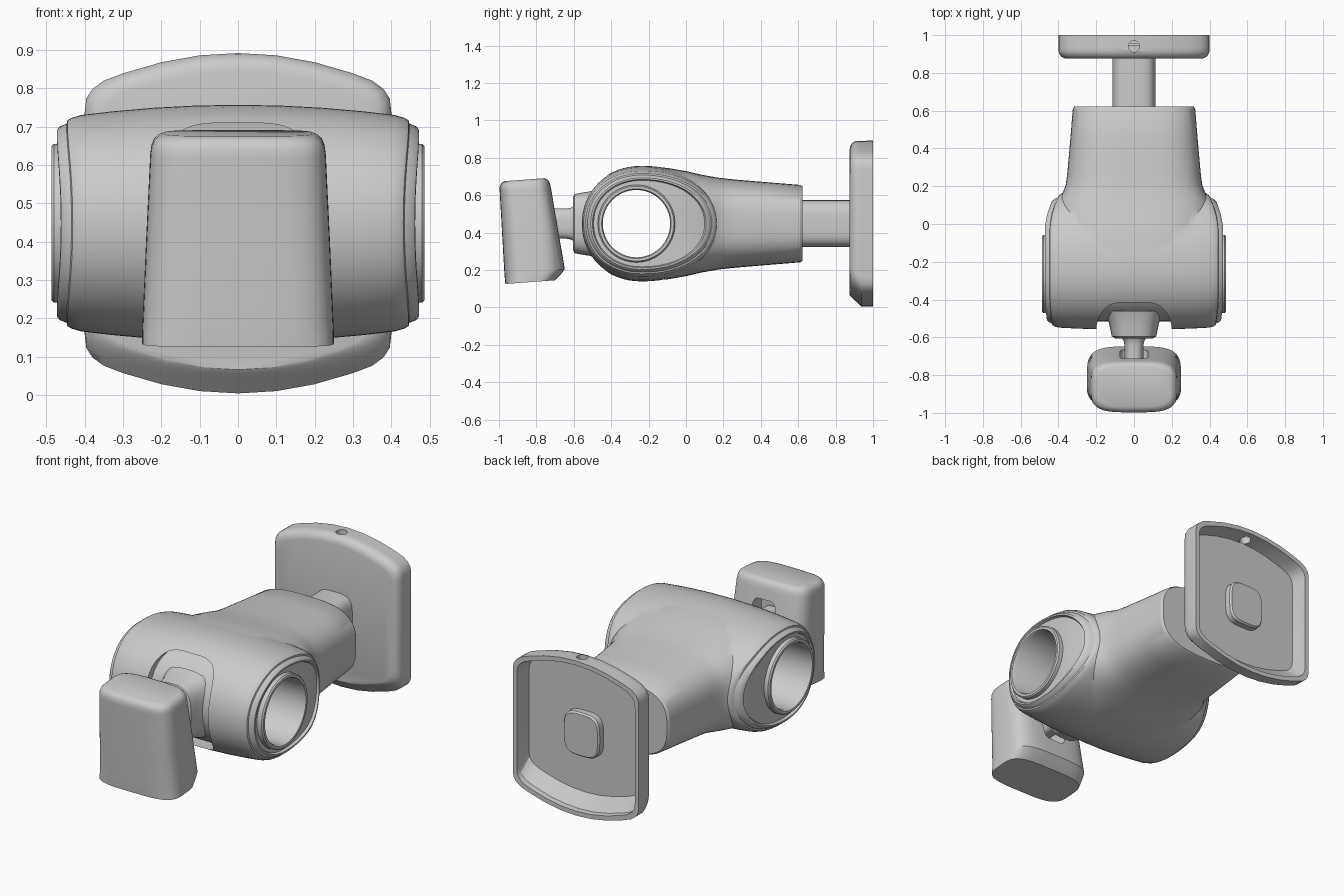
import bpy, bmesh
from math import cos, sin, pi, copysign, radians
from mathutils import Matrix

if "Cube" in bpy.data.objects:
    bpy.data.objects.remove(bpy.data.objects["Cube"])

ZC = 0.448          # height of the common centre line
HUB_Y = -0.265      # centre of the cross bore


def superellipse(w, h, n=2.0, count=64):
    pts = []
    for i in range(count):
        t = 2 * pi * i / count
        c, s = cos(t), sin(t)
        pts.append((w * copysign(abs(c) ** (2 / n), c), h * copysign(abs(s) ** (2 / n), s)))
    return pts


def loft(name, rings, closed=False):
    bm = bmesh.new()
    rows = [[bm.verts.new(p) for p in r] for r in rings]
    pairs = list(zip(rows, rows[1:])) + ([(rows[-1], rows[0])] if closed else [])
    for a, b in pairs:
        for i in range(len(a)):
            j = (i + 1) % len(a)
            bm.faces.new((a[i], a[j], b[j], b[i]))
    if not closed:
        bm.faces.new(rows[0])
        bm.faces.new(rows[-1])
    bmesh.ops.recalc_face_normals(bm, faces=bm.faces)
    me = bpy.data.meshes.new(name)
    bm.to_mesh(me)
    bm.free()
    ob = bpy.data.objects.new(name, me)
    bpy.context.collection.objects.link(ob)
    return ob


def loft_y(name, sections):
    # each section: y, half width, half height, squareness
    return loft(name, [[(x, y, ZC + z) for x, z in superellipse(w, h, n)]
                       for y, w, h, n in sections])


def cylinder(name, radius, length, axis, loc):
    bm = bmesh.new()
    rot = Matrix.Rotation(pi / 2, 4, 'Y') if axis == 'X' else Matrix()
    bmesh.ops.create_cone(bm, cap_ends=True, segments=64, radius1=radius, radius2=radius,
                          depth=length, matrix=Matrix.Translation(loc) @ rot)
    me = bpy.data.meshes.new(name)
    bm.to_mesh(me)
    bm.free()
    ob = bpy.data.objects.new(name, me)
    bpy.context.collection.objects.link(ob)
    return ob


def boolean(target, tool, operation='DIFFERENCE'):
    mod = target.modifiers.new("bool", 'BOOLEAN')
    mod.operation, mod.solver, mod.object = operation, 'EXACT', tool
    bpy.context.view_layer.objects.active = target
    bpy.ops.object.modifier_apply(modifier=mod.name)
    bpy.data.objects.remove(tool, do_unlink=True)


# Barrel hub: egg-shaped side profile lofted across x, with stepped rims
def hub_ring(x, s):
    t = min(abs(x) / 0.44, 1) ** 2
    ring = []
    for c, z in superellipse(1, 1, 2.1):
        y = -0.235 + c * (0.42 if c > 0 else 0.325) * (1 - 0.04 * t) * s
        bend = 1 - 2.7 * max(0, y + 0.05) ** 2 - 0.9 * max(0, -0.35 - y) ** 2
        ring.append((x * bend, y, ZC + z * 0.309 * (1 - 0.1 * t) * s))
    return ring


half = [(0.11, 1), (0.22, 1), (0.33, 1), (0.41, 1), (0.435, 0.985), (0.445, 0.965),
        (0.447, 0.935), (0.464, 0.91), (0.472, 0.88), (0.472, 0.85), (0.457, 0.83),
        (0.457, 0.6), (0.457, 0.3)]
stations = [(-x, s) for x, s in reversed(half)] + [(0, 1)] + half
body = loft("valve_body", [hub_ring(x, s) for x, s in stations])

# Tapered neck flowing out of the hub
neck = loft_y("neck", [(-0.2, 0.41, 0.304, 3), (-0.1, 0.42, 0.298, 3), (0, 0.425, 0.281, 3),
                       (0.08, 0.415, 0.262, 3), (0.13, 0.398, 0.253, 3), (0.17, 0.375, 0.246, 3),
                       (0.21, 0.361, 0.241, 3), (0.27, 0.353, 0.235, 3), (0.45, 0.337, 0.22, 3),
                       (0.61, 0.324, 0.207, 3), (0.623, 0.315, 0.2, 3)])
boolean(body, neck, 'UNION')

# Shallow curved pocket in the front, and the cross bore
pocket = loft_y("pocket_cutter", [(-0.8, 0.2, 0.262, 4), (-0.3, 0.2, 0.262, 4)])
boolean(pocket, cylinder("pocket_floor", 0.275, 1, 'X', (0, -0.24, ZC)))
boolean(body, pocket)
boolean(body, cylinder("bore_cutter", 0.2, 1.4, 'X', (0, HUB_Y, ZC)))

# Open sleeve through the hub
profile = [(-0.487, 0.186), (-0.487, 0.2), (-0.48, 0.207), (0.48, 0.207),
           (0.487, 0.2), (0.487, 0.186), (0.475, 0.18), (-0.475, 0.18)]
sleeve = loft("bore_sleeve", [[(x, HUB_Y + a, ZC + b) for a, b in superellipse(r, r)]
                              for x, r in profile], closed=True)

# Boss and thin stem that carry the handle
boss = loft_y("handle_boss", [(-0.46, 0.16, 0.19, 3), (-0.515, 0.135, 0.172, 3),
                              (-0.56, 0.125, 0.165, 3), (-0.595, 0.118, 0.158, 3),
                              (-0.605, 0.1, 0.14, 3)])
stem = loft_y("handle_stem", [(-0.59, 0.075, 0.1, 3), (-0.615, 0.056, 0.085, 3),
                              (-0.64, 0.05, 0.08, 3), (-0.78, 0.05, 0.08, 3)])

# Handle: rounded block, wider at the bottom, slightly tilted
rings = []
for z, y0, y1, w in [(0.134, -0.966, -0.7, 0.25), (0.165, -0.969, -0.668, 0.25),
                     (0.19, -0.971, -0.648, 0.249), (0.4, -0.983, -0.683, 0.24),
                     (0.63, -0.996, -0.722, 0.229), (0.652, -0.997, -0.727, 0.226),
                     (0.668, -0.991, -0.734, 0.219), (0.678, -0.982, -0.744, 0.208),
                     (0.684, -0.968, -0.757, 0.192)]:
    cy = (y0 + y1) / 2
    rings.append([(x, cy + y, z + 0.075 * (cy + y + 0.85))
                  for x, y in superellipse(w, (y1 - y0) / 2, 3.8)])
handle = loft("handle", rings)
boolean(handle, loft_y("handle_slot", [(-0.79, 0.075, 0.14, 5), (-0.5, 0.075, 0.14, 5)]))

# Shaft from the neck through the wall plate
shaft = loft_y("wall_shaft", [(0.55, 0.114, 0.125, 3.6), (0.945, 0.114, 0.125, 3.6),
                              (0.955, 0.106, 0.117, 3.6)])

# Hollow wall plate with arched top and bottom and a bevelled lower edge
quad = [(0.4, 0.29), (0.396, 0.325), (0.38, 0.35), (0.35, 0.372), (0.3, 0.391),
        (0.2, 0.42), (0.1, 0.438), (0, 0.444)]
outline = quad + [(-x, z) for x, z in reversed(quad[:-1])]
outline += [(-x, -z) for x, z in quad] + [(x, -z) for x, z in reversed(quad[:-1])]


def plate_ring(y, inset, lift, inner=False):
    ring = []
    for x, z in outline:
        k = 1 - inset / 0.444
        zz = z * k if z > 0 or inner else z
        ring.append((x * (1 - inset / 0.4), y, ZC + zz + (lift if z < 0 else 0)))
    return ring


plate = loft("wall_plate", [
    plate_ring(0.91, 0.04, 0.06, True), plate_ring(0.97, 0.028, 0.0, True),
    plate_ring(1.0, 0.025, 0.0, True), plate_ring(1.0, 0, 0), plate_ring(0.937, 0, 0),
    plate_ring(0.915, 0, 0.022), plate_ring(0.898, 0.006, 0.038),
    plate_ring(0.885, 0.017, 0.051), plate_ring(0.878, 0.03, 0.058),
    plate_ring(0.875, 0.045, 0.062)])
boolean(plate, cylinder("screw_hole_cutter", 0.03, 0.2, 'Z', (0, 0.94, 0.9)))

# Smooth shading with crisp edges
bpy.ops.object.select_all(action='DESELECT')
for ob in (body, sleeve, boss, stem, handle, shaft, plate):
    ob.select_set(True)
bpy.context.view_layer.objects.active = body
bpy.ops.object.shade_smooth_by_angle(angle=radians(30))
